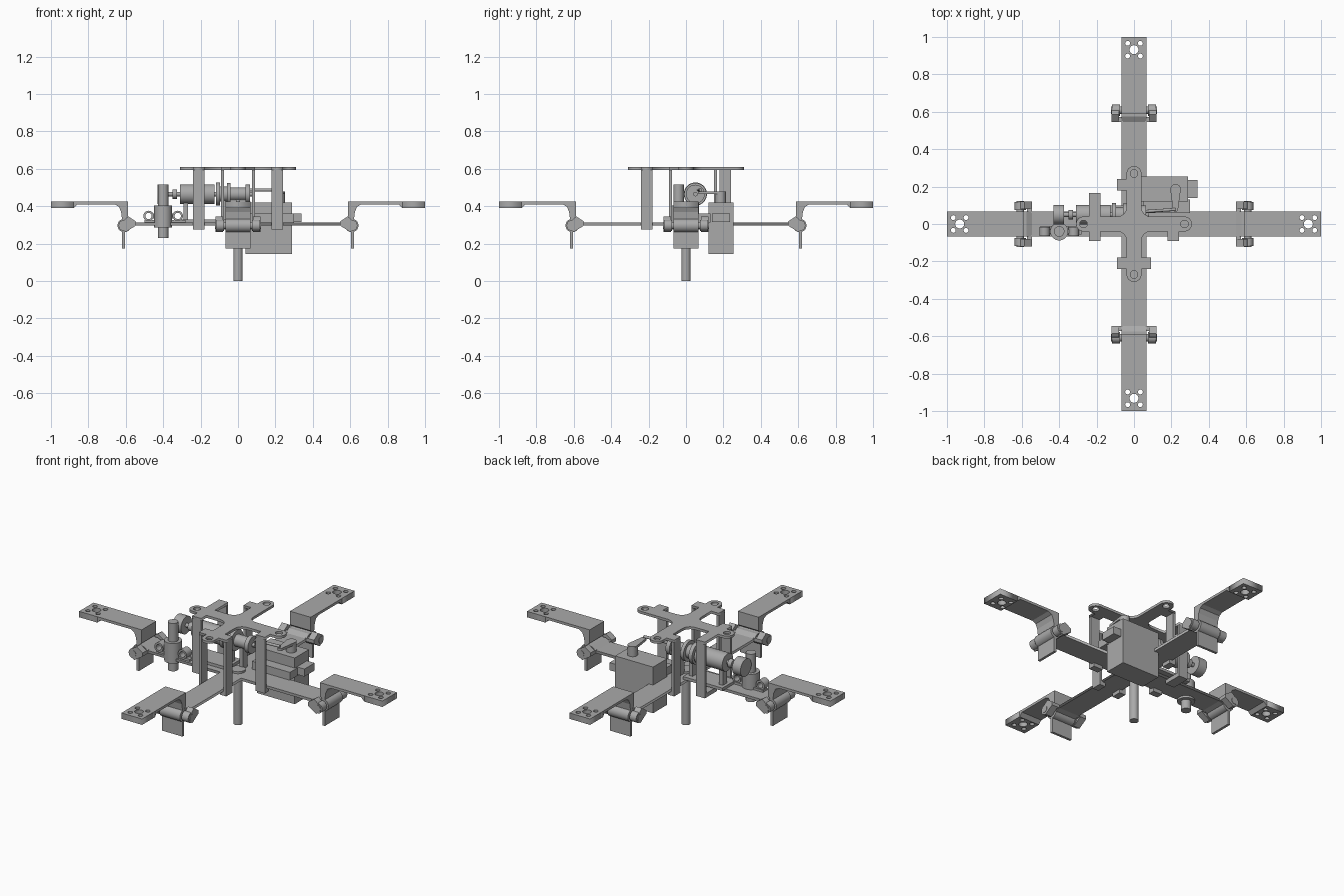
import bpy, bmesh, math
from mathutils import Matrix, Vector

if "Cube" in bpy.data.objects:
    bpy.data.objects.remove(bpy.data.objects["Cube"])

grey = bpy.data.materials.new("satin grey")
grey.use_nodes = True
COLOUR = (0.4, 0.4, 0.4, 1)
grey.diffuse_color = COLOUR
grey.node_tree.nodes["Principled BSDF"].inputs["Base Color"].default_value = COLOUR

IDENT = Matrix.Identity(4)


def finish(name, bm, mat=IDENT, smooth=False):
    bm.transform(mat)
    bmesh.ops.recalc_face_normals(bm, faces=bm.faces)
    mesh = bpy.data.meshes.new(name)
    bm.to_mesh(mesh)
    bm.free()
    mesh.materials.append(grey)
    ob = bpy.data.objects.new(name, mesh)
    bpy.context.collection.objects.link(ob)
    if smooth:
        bpy.ops.object.select_all(action="DESELECT")
        ob.select_set(True)
        bpy.context.view_layer.objects.active = ob
        bpy.ops.object.shade_smooth_by_angle(angle=math.radians(35))
    return ob


def box(name, lo, hi, mat=IDENT):
    bm = bmesh.new()
    bmesh.ops.create_cube(bm, size=1)
    for v in bm.verts:
        v.co = Vector([(a + b) / 2 + c * (b - a) for a, b, c in zip(lo, hi, v.co)])
    return finish(name, bm, mat)


def rod(name, start, end, radius, mat=IDENT, sides=32):
    a, b = Vector(start), Vector(end)
    bm = bmesh.new()
    bmesh.ops.create_cone(bm, cap_ends=True, segments=sides, radius1=radius,
                          radius2=radius, depth=(b - a).length)
    turn = (b - a).to_track_quat("Z", "Y").to_matrix().to_4x4()
    return finish(name, bm, mat @ Matrix.Translation((a + b) / 2) @ turn, True)


def side_prism(name, profile, t0, t1, mat=IDENT):
    """Extrude an (x, z) profile along y."""
    bm = bmesh.new()
    face = bm.faces.new([bm.verts.new((x, t0, z)) for x, z in profile])
    ext = bmesh.ops.extrude_face_region(bm, geom=[face])
    moved = [g for g in ext["geom"] if isinstance(g, bmesh.types.BMVert)]
    bmesh.ops.translate(bm, verts=moved, vec=(0, t1 - t0, 0))
    return finish(name, bm, mat)


def arc(cx, cy, r, a0, a1, n=8):
    steps = [math.radians(a0 + (a1 - a0) * i / n) for i in range(n + 1)]
    return [(cx + r * math.cos(a), cy + r * math.sin(a)) for a in steps]


def plate(name, outline, holes, z0, z1, mat=IDENT):
    """Flat plate with round holes, from a filled curve turned into a mesh."""
    cu = bpy.data.curves.new(name, "CURVE")
    cu.dimensions, cu.fill_mode = "2D", "BOTH"
    cu.extrude = (z1 - z0) / 2
    for loop in [outline] + [arc(x, y, r, 0, 345, 23) for x, y, r in holes]:
        sp = cu.splines.new("POLY")
        sp.points.add(len(loop) - 1)
        for p, (x, y) in zip(sp.points, loop):
            p.co = (x, y, 0, 1)
        sp.use_cyclic_u = True
    tmp = bpy.data.objects.new(name + " outline", cu)
    bpy.context.collection.objects.link(tmp)
    dg = bpy.context.evaluated_depsgraph_get()
    mesh = bpy.data.meshes.new_from_object(tmp.evaluated_get(dg))
    bm = bmesh.new()
    bm.from_mesh(mesh)
    bpy.data.objects.remove(tmp)
    bpy.data.meshes.remove(mesh)
    bmesh.ops.remove_doubles(bm, verts=bm.verts, dist=0.0001)
    return finish(name, bm, mat @ Matrix.Translation((0, 0, (z0 + z1) / 2)))


# Reach of each post sideways from its arm; the drive box leaves no room for two
reach = {(k, s): 0.09 for k in range(4) for s in (-1, 1)}
reach[(2, -1)] = 0.165
del reach[(0, 1)], reach[(1, -1)]
ARMS = ["left", "back", "right", "front"]
turns = [Matrix.Rotation(k * math.pi / 2, 4, "Z") for k in range(4)]

# Top cross plate: rounded arms with tabs over the posts
outline, holes = [], []
for k, turn in enumerate(turns):
    def tab(s):
        w = reach.get((k, s))
        return [(0.18, s * 0.04), (0.18, s * w), (0.24, s * w), (0.24, s * 0.04)] if w else []
    arm = tab(-1) + arc(0.27, 0, 0.04, -90, 90, 16) + tab(1)[::-1] + arc(0.09, 0.09, 0.05, 270, 180)
    outline += [tuple((turn @ Vector((x, y, 0))).xy) for x, y in arm]
    centre = turn @ Vector((0.27, 0, 0))
    holes.append((centre.x, centre.y, 0.02))
plate("top_plate", outline, holes, 0.595, 0.61)

# Lower cross frame, as one outline
frame = [(turn @ Vector((x, y, 0))).xy[:] for turn in turns
         for x, y in ((0.58, -0.068), (0.58, 0.068), (0.068, 0.068))]
plate("lower_frame", frame, [], 0.297, 0.313)

leg_profile = [(0.587, 0.425), (0.88, 0.425), (0.88, 0.39), (0.86, 0.41), (0.66, 0.41),
               (0.637, 0.398), (0.625, 0.37), (0.62, 0.33), (0.62, 0.175),
               (0.605, 0.175), (0.605, 0.33), (0.587, 0.345)]
lug_profile = [(0.545, 0.297), (0.545, 0.318), (0.585, 0.345), (0.6, 0.335),
               (0.625, 0.31), (0.625, 0.28), (0.6, 0.262)]
web_profile = [(0.545, 0.297), (0.545, 0.313), (0.575, 0.33), (0.6, 0.33), (0.6, 0.28)]

for k, turn in enumerate(turns):
    arm = ARMS[k]
    # Folding leg with a drilled motor pad
    side_prism(arm + "_leg", leg_profile, -0.068, 0.068, turn)
    drill = [(0.932, 0, 0.024)] + [(0.932 + a * 0.034, b * 0.034, 0.013)
                                  for a in (-1, 1) for b in (-1, 1)]
    plate(arm + "_motor_pad", [(0.88, -0.068), (1, -0.068), (1, 0.068), (0.88, 0.068)],
          drill, 0.39, 0.425, turn)
    # Hinge
    rod(arm + "_hinge_barrel", (0.608, -0.068, 0.297), (0.608, 0.068, 0.297), 0.036, turn)
    rod(arm + "_hinge_pin", (0.608, -0.122, 0.297), (0.608, 0.122, 0.297), 0.02, turn)
    side_prism(arm + "_hinge_web", web_profile, -0.068, 0.068, turn)
    for s in (-1, 1):
        side_prism(arm + "_hinge_lug", lug_profile, s * 0.08, s * 0.12, turn)
        rod(arm + "_hinge_knuckle", (0.608, s * 0.075, 0.297), (0.608, s * 0.118, 0.297), 0.03, turn)
        box(arm + "_hinge_bridge", (0.545, min(s * 0.06, s * 0.085), 0.297),
            (0.572, max(s * 0.06, s * 0.085), 0.316), turn)
        # Upright posts between the plates
        w = reach.get((k, s))
        if w:
            y0, y1 = sorted((s * (w - 0.016), s * w))
            box(arm + "_post", (0.18, y0, 0.275), (0.24, y1, 0.596), turn)
            y0, y1 = sorted((s * 0.05, s * w))
            box(arm + "_post_foot", (0.18, y0, 0.275), (0.24, y1, 0.3), turn)

# Central probe
rod("centre_probe", (0, 0, 0), (0, 0, 0.31), 0.025)
rod("centre_boss", (0, 0, 0.31), (0, 0, 0.325), 0.04)

# Drive box with mounting ears, output shaft, horn and push rod
box("drive_box", (0.04, 0.12, 0.145), (0.29, 0.253, 0.42))
box("drive_box_ear", (0.28, 0.14, 0.315), (0.34, 0.235, 0.36))
box("drive_box_bracket", (0.05, 0.06, 0.313), (0.3, 0.13, 0.36))
rod("output_shaft", (0.222, 0.185, 0.41), (0.222, 0.185, 0.475), 0.028)
horn = arc(0.222, 0.185, 0.028, 0, 180) + arc(0.222, 0.08, 0.014, 180, 360)
plate("drive_horn", horn, [], 0.465, 0.48)
rod("push_rod", (0.222, 0.078, 0.487), (-0.05, 0.06, 0.487), 0.008, sides=16)

# Winding motor train, coaxial along x
AY, AZ = 0.05, 0.465
train = [(-0.43, -0.375, 0.052), (-0.375, 0.08, 0.012), (-0.35, -0.325, 0.025),
         (-0.31, -0.125, 0.052), (-0.118, -0.095, 0.062), (-0.095, -0.06, 0.04),
         (-0.06, -0.04, 0.06), (-0.04, 0.04, 0.035), (0.04, 0.065, 0.05)]
for i, (x0, x1, r) in enumerate(train):
    rod(f"motor_train_{i + 1}", (x0, AY, AZ), (x1, AY, AZ), r)
for x in (-0.28, -0.08, 0.0):
    box("motor_stand", (x - 0.012, 0.03, 0.31), (x + 0.012, 0.07, 0.44))
box("motor_base", (-0.31, -0.03, 0.313), (-0.05, 0.1, 0.33))

# Upright valve with side ports on a bracket
VX, VY = -0.4, -0.04
rod("valve_stem", (VX, VY, 0.23), (VX, VY, 0.515), 0.028)
rod("valve_body", (VX, VY, 0.285), (VX, VY, 0.405), 0.048)
box("valve_bracket", (-0.5, -0.055, 0.313), (-0.28, -0.01, 0.326))
for x in (-0.478, -0.322):
    ring = arc(0, 0, 0.028, 0, 345, 23)
    lay = Matrix.Translation((x, -0.04, 0.348)) @ Matrix.Rotation(math.pi / 2, 4, "X")
    plate("valve_port", ring, [(0, 0, 0.017)], -0.025, 0.025, lay)
    box("valve_port_link", (min(x, VX) + 0.02, -0.05, 0.335), (max(x, VX) - 0.02, -0.03, 0.36))
